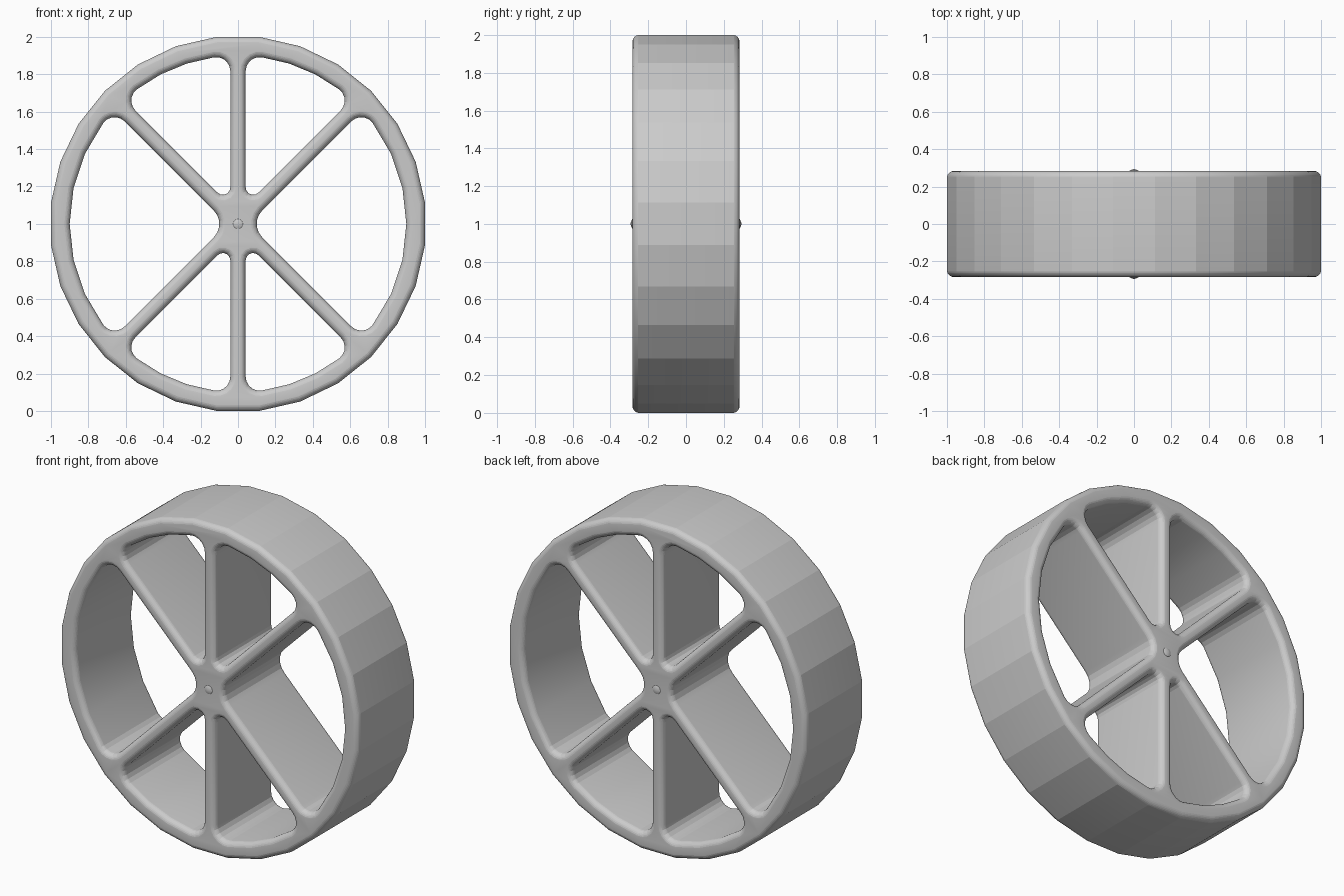
import bpy
import bmesh
from math import pi, sin, cos, sqrt, atan2, ceil, radians
from mathutils import Matrix

if "Cube" in bpy.data.objects:
    bpy.data.objects.remove(bpy.data.objects["Cube"], do_unlink=True)

RIM_SIDES = 28
INNER_RADIUS = 0.9
HALF_DEPTH = 0.283
HALF_SPOKE = 0.041
ROUNDING = 0.036
CORNER = 0.075
STEP = 2 * pi / RIM_SIDES

grey = bpy.data.materials.new("plain grey")
grey.use_nodes = True
colour = (0.6, 0.6, 0.6, 1)
grey.diffuse_color = colour
grey.node_tree.nodes["Principled BSDF"].inputs["Base Color"].default_value = colour


def arc(centre, radius, start, end, count):
    """Points along an arc, both ends included."""
    turn = (end - start) / count
    return [(centre[0] + radius * cos(start + turn * i),
             centre[1] + radius * sin(start + turn * i)) for i in range(count + 1)]


def opening(start, end, hub_fillet):
    """Rounded sector between two spokes."""
    half = (end - start) / 2
    middle = (start + end) / 2
    # Fillet at the hub
    reach = (HALF_SPOKE + hub_fillet) / sin(half)
    centre = (reach * cos(middle), reach * sin(middle))
    points = arc(centre, hub_fillet, end + pi / 2, start + 3 * pi / 2, 5)
    # Fillets where the spokes meet the rim
    side = HALF_SPOKE + CORNER
    along = sqrt((INNER_RADIUS - CORNER) ** 2 - side ** 2)
    swing = atan2(side, along)
    far = INNER_RADIUS - CORNER
    a, b = start + swing, end - swing
    points += arc((far * cos(a), far * sin(a)), CORNER, start - pi / 2, a, 5)
    # Inside of the rim
    points += arc((0, 0), INNER_RADIUS, a, b, ceil((b - a) / STEP))[1:-1]
    points += arc((far * cos(b), far * sin(b)), CORNER, b, end + pi / 2, 5)
    return points


def add_outline(curve, points):
    spline = curve.splines.new("POLY")
    spline.points.add(len(points) - 1)
    for target, (x, y) in zip(spline.points, points):
        target.co = (x, y, 0, 1)
    spline.use_cyclic_u = True


def finish(name, mesh):
    obj = bpy.data.objects.new(name, mesh)
    bpy.context.collection.objects.link(obj)
    mesh.materials.clear()
    mesh.materials.append(grey)
    bpy.ops.object.select_all(action="DESELECT")
    obj.select_set(True)
    bpy.context.view_layer.objects.active = obj
    bpy.ops.object.shade_smooth_by_angle(angle=radians(12.5))
    return obj


# Rim and spokes: one rounded plate with six openings
curve = bpy.data.curves.new("wheel_outline", "CURVE")
curve.dimensions = "2D"
curve.fill_mode = "BOTH"
curve.extrude = HALF_DEPTH - ROUNDING
curve.bevel_depth = ROUNDING
curve.bevel_resolution = 6
curve.offset = -ROUNDING

outer = 1 / cos(STEP / 2)
add_outline(curve, arc((0, 0), outer, STEP / 2, STEP / 2 + 2 * pi, RIM_SIDES)[:-1])
spokes = [45, 90, 135, 225, 270, 315, 405]
for first, second in zip(spokes, spokes[1:]):
    fillet = 0.1 if second - first > 60 else 0.04
    add_outline(curve, opening(radians(first), radians(second), fillet))

helper = bpy.data.objects.new("wheel_outline", curve)
bpy.context.collection.objects.link(helper)
graph = bpy.context.evaluated_depsgraph_get()
wheel_mesh = bpy.data.meshes.new_from_object(helper.evaluated_get(graph))
bpy.data.objects.remove(helper, do_unlink=True)

stand = Matrix.Translation((0, 0, 1)) @ Matrix.Rotation(pi / 2, 4, "X")
bm = bmesh.new()
bm.from_mesh(wheel_mesh)
bmesh.ops.remove_doubles(bm, verts=bm.verts, dist=0.0005)
bmesh.ops.transform(bm, matrix=stand, verts=bm.verts)
bmesh.ops.recalc_face_normals(bm, faces=bm.faces)
bm.to_mesh(wheel_mesh)
bm.free()
finish("rim_and_spokes", wheel_mesh)

# Hub: slight bulge where the spokes cross
hub_mesh = bpy.data.meshes.new("hub")
bm = bmesh.new()
bmesh.ops.create_uvsphere(bm, u_segments=16, v_segments=12, radius=1)
bmesh.ops.transform(bm, matrix=stand @ Matrix.Diagonal((0.095, 0.095, 0.295, 1)), verts=bm.verts)
bm.to_mesh(hub_mesh)
bm.free()
finish("hub", hub_mesh)
